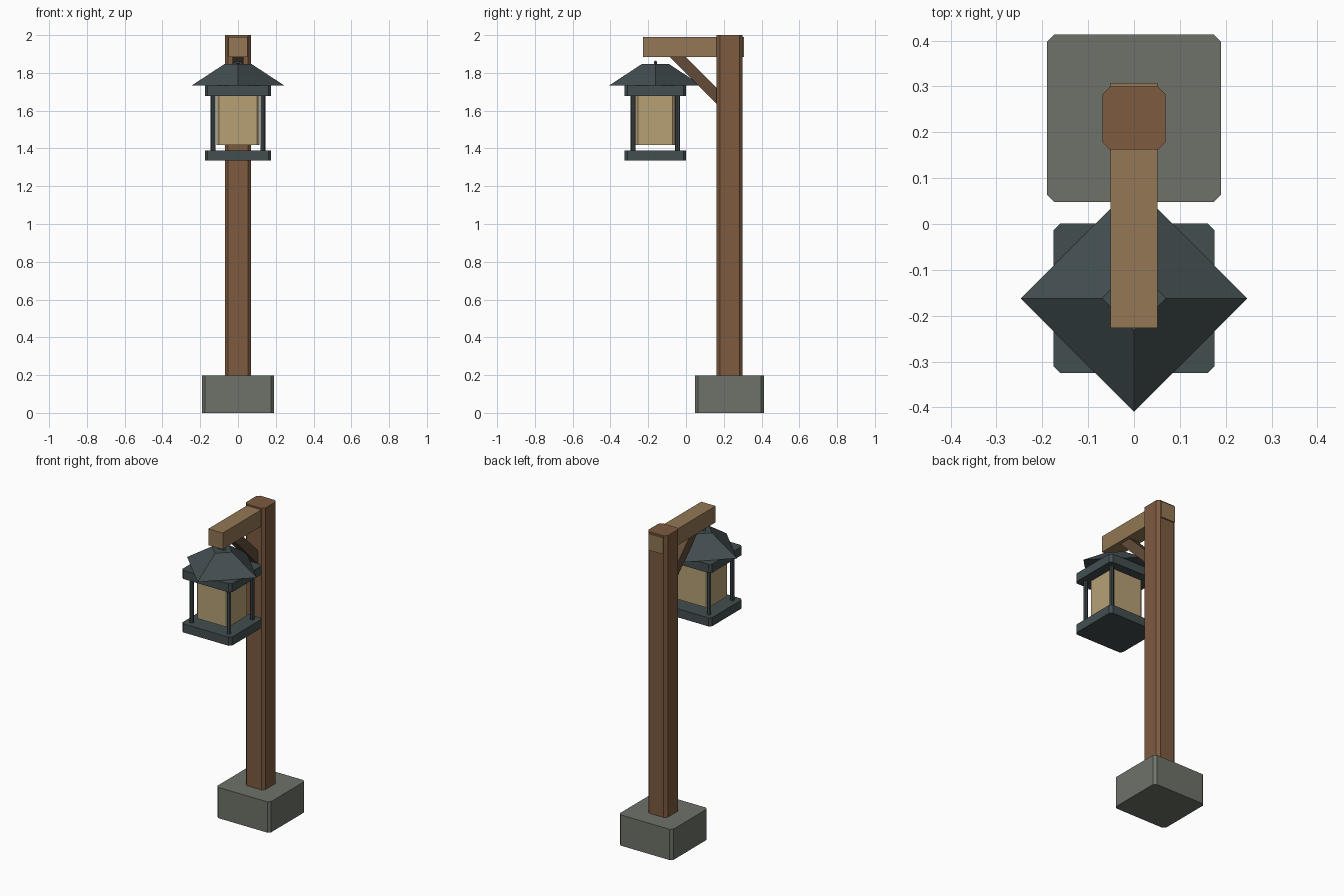
import bpy, bmesh, math
from mathutils import Vector

if "Cube" in bpy.data.objects:
    bpy.data.objects.remove(bpy.data.objects["Cube"])


def material(name, hex_code):
    lin = [((int(hex_code[i:i + 2], 16) / 255 + 0.055) / 1.055) ** 2.4 for i in (0, 2, 4)]
    m = bpy.data.materials.new(name)
    m.diffuse_color = (*lin, 1)
    m.use_nodes = True
    m.node_tree.nodes["Principled BSDF"].inputs["Base Color"].default_value = m.diffuse_color
    return m


STONE = material("stone", "6e7268")
POST = material("post_wood", "7d5b40")
BEAM = material("beam_wood", "937754")
BRACE = material("brace_wood", "624b38")
METAL = material("dark_metal", "434e50")
GLASS = material("amber_glass", "b7a176")
LY = -0.162  # lantern axis


def finish(obj, name, mat):
    obj.name = name
    obj.data.materials.append(mat)
    return obj


def block(name, x, y, z, mat, chamfer=0.0):
    """Box from (min, max) ranges, with optional chamfered vertical edges."""
    bm = bmesh.new()
    bmesh.ops.create_cube(bm, size=1)
    lo, hi = Vector((x[0], y[0], z[0])), Vector((x[1], y[1], z[1]))
    for v in bm.verts:
        v.co = Vector([(lo[i] + hi[i]) / 2 + v.co[i] * (hi[i] - lo[i]) for i in range(3)])
    if chamfer:
        edges = [e for e in bm.edges if abs(e.verts[0].co.z - e.verts[1].co.z) > 1e-4]
        bmesh.ops.bevel(bm, geom=edges, offset=chamfer, segments=1, affect='EDGES')
    mesh = bpy.data.meshes.new(name)
    bm.to_mesh(mesh)
    bm.free()
    obj = bpy.data.objects.new(name, mesh)
    bpy.context.collection.objects.link(obj)
    return finish(obj, name, mat)


# Stone footing, post and crossbeam
block("stone_base", (-0.19, 0.19), (0.048, 0.413), (0, 0.197), STONE, 0.016)
block("post", (-0.069, 0.069), (0.162, 0.30), (0.15, 2.0), POST, 0.017)
block("crossbeam", (-0.051, 0.051), (-0.227, 0.308), (1.885, 1.99), BEAM)

# Diagonal brace between post and beam
brace = block("brace", (-0.03, 0.03), (-0.18, 0.18), (-0.03, 0.03), BRACE)
brace.location = (0, 0.06, 1.78)
brace.rotation_euler.x = -math.pi / 4

# Lantern plates
for name, z in (("lantern_floor", (1.335, 1.39)), ("lantern_top_plate", (1.677, 1.732))):
    block(name, (-0.176, 0.176), (LY - 0.163, LY + 0.163), z, METAL, 0.015)

# Glass body
block("lantern_glass", (-0.115, 0.115), (LY - 0.105, LY + 0.105), (1.418, 1.69), GLASS, 0.014)

# Corner bars
for i, (sx, sy) in enumerate([(-1, -1), (1, -1), (1, 1), (-1, 1)]):
    bpy.ops.mesh.primitive_cylinder_add(vertices=8, radius=0.013, depth=0.31,
                                        location=(sx * 0.132, LY + sy * 0.118, 1.533))
    finish(bpy.context.object, f"corner_bar_{i + 1}", METAL)

# Four-sided tapered roof, corners pointing along the axes
bpy.ops.mesh.primitive_cone_add(vertices=4, radius1=0.247, radius2=0.07, depth=0.116,
                                location=(0, LY, 1.79))
finish(bpy.context.object, "lantern_roof", METAL)

# Hanging ring on the roof
bpy.ops.mesh.primitive_torus_add(major_segments=12, minor_segments=6, major_radius=0.026,
                                 minor_radius=0.009, location=(0, LY, 1.83),
                                 rotation=(math.pi / 2, 0, 0))
finish(bpy.context.object, "hanging_ring", METAL)
